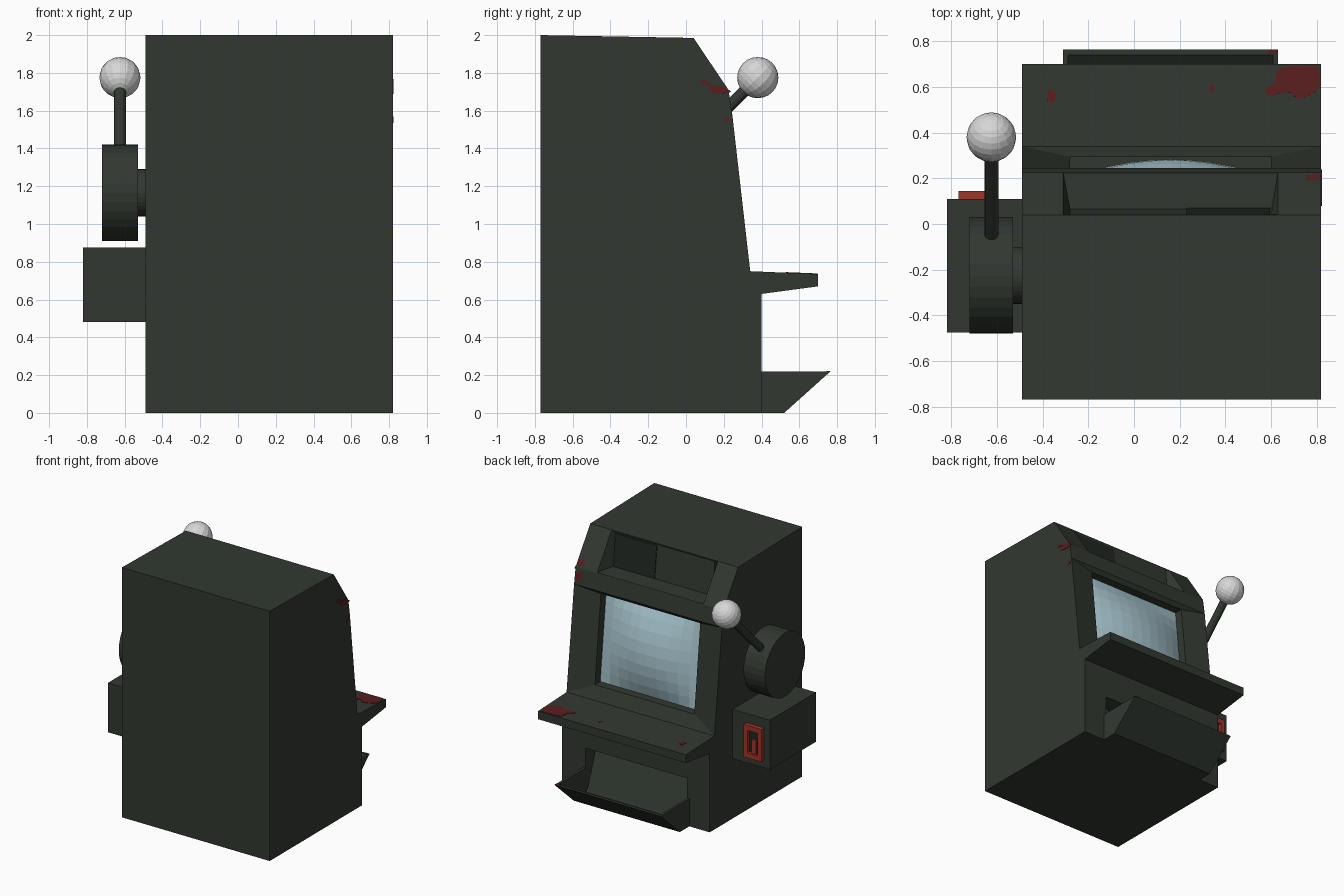
import bpy, bmesh, math, random
from mathutils import Vector, Matrix

random.seed(4)
if "Cube" in bpy.data.objects:
    bpy.data.objects.remove(bpy.data.objects["Cube"])


def material(name, rgb):
    m = bpy.data.materials.new(name)
    m.use_nodes = True
    m.diffuse_color = (*rgb, 1)
    m.node_tree.nodes["Principled BSDF"].inputs["Base Color"].default_value = (*rgb, 1)
    return m


GREEN = material("dark green paint", (0.031, 0.040, 0.030))
SHADE = material("deep green", (0.014, 0.020, 0.015))
GLASS = material("pale blue glass", (0.38, 0.55, 0.61))
GREY = material("light grey", (0.68, 0.68, 0.68))
RED = material("slot red", (0.34, 0.035, 0.022))
STAIN = material("dark red stain", (0.10, 0.013, 0.014))

LEFT, RIGHT = -0.49, 0.82       # cabinet sides along x
IN_L, IN_R = -0.31, 0.63        # openings along x


def finish(name, bm, mat, recalc=True):
    if recalc:
        bmesh.ops.recalc_face_normals(bm, faces=bm.faces[:])
    me = bpy.data.meshes.new(name)
    bm.to_mesh(me)
    bm.free()
    me.materials.append(mat)
    ob = bpy.data.objects.new(name, me)
    bpy.context.collection.objects.link(ob)
    return ob


def prism(name, pts, vec, mat):
    """Extrude a 3D polygon along a vector."""
    bm = bmesh.new()
    vec = Vector(vec)
    a = [bm.verts.new(p) for p in pts]
    b = [bm.verts.new(Vector(p) + vec) for p in pts]
    bm.faces.new(a)
    bm.faces.new(b[::-1])
    for i in range(len(a)):
        j = (i + 1) % len(a)
        bm.faces.new((a[i], a[j], b[j], b[i]))
    return finish(name, bm, mat)


def side_prism(name, profile, x0, x1, mat):
    return prism(name, [(x0, y, z) for y, z in profile], (x1 - x0, 0, 0), mat)


def box(name, x0, x1, y0, y1, z0, z1, mat):
    return side_prism(name, [(y0, z0), (y1, z0), (y1, z1), (y0, z1)], x0, x1, mat)


def rod(name, start, end, radius, sides, mat):
    start, end = Vector(start), Vector(end)
    axis = end - start
    bm = bmesh.new()
    bmesh.ops.create_cone(bm, cap_ends=True, segments=sides, radius1=radius,
                          radius2=radius, depth=axis.length)
    turn = axis.to_track_quat('Z', 'Y').to_matrix().to_4x4()
    bm.transform(Matrix.Translation((start + end) / 2) @ turn)
    return finish(name, bm, mat)


# Cabinet: side profile swept across x, with recesses sunk into three front strips
profile = [(0.40, 0), (0.40, 0.63), (0.70, 0.67), (0.70, 0.735), (0.34, 0.75),
           (0.245, 1.58), (0.225, 1.71), (0.04, 1.985), (-0.77, 2.0), (-0.77, 0)]
# strip index -> loops of (x0, x1, bottom, top), outermost first
recesses = {
    0: [(IN_L + 0.02, IN_R - 0.02, (0.40, 0.03), (0.40, 0.38)),
        (IN_L + 0.03, IN_R - 0.03, (0.39, 0.05), (0.27, 0.37))],
    4: [(-0.28, 0.60, (0.295, 0.85), (0.22, 1.55)),
        (-0.28, 0.60, (0.225, 0.85), (0.15, 1.55))],
    6: [(IN_L, IN_R, (0.223, 1.713), (0.042, 1.982)),
        (-0.28, 0.60, (0.065, 1.71), (0.036, 1.97))],
}
bm = bmesh.new()
lv = [bm.verts.new((LEFT, y, z)) for y, z in profile]
rv = [bm.verts.new((RIGHT, y, z)) for y, z in profile]
bm.faces.new(lv)
bm.faces.new(rv[::-1])
for i in range(len(profile)):
    j = (i + 1) % len(profile)
    ring = [lv[i], rv[i], rv[j], lv[j]]
    for x0, x1, (yb, zb), (yt, zt) in recesses.get(i, []):
        inner = [bm.verts.new(p) for p in
                 ((x0, yb, zb), (x1, yb, zb), (x1, yt, zt), (x0, yt, zt))]
        for k in range(4):
            n = (k + 1) % 4
            bm.faces.new((ring[k], ring[n], inner[n], inner[k]))
        ring = inner
    bm.faces.new(ring)
finish("cabinet", bm, GREEN)

# Dark half of the sign recess
prism("sign_dark_panel", [(0.23, 0.065, 1.712), (0.595, 0.065, 1.712),
                          (0.595, 0.037, 1.965), (0.23, 0.037, 1.965)],
      (0, 0.005, 0), SHADE)

# Bulging screen
bm = bmesh.new()
bmesh.ops.create_grid(bm, x_segments=10, y_segments=8, size=1)
for v in bm.verts:
    s, t = v.co.x, v.co.y
    bulge = 0.09 * (1 - s * s) * (1 - t * t)
    v.co = (0.16 - 0.44 * s, 0.19 - 0.0375 * t + bulge, 1.20 + 0.35 * t)
finish("screen", bm, GLASS, recalc=False)

# Payout tray: floor with sloped lip, and two cheeks
side_prism("tray_lip", [(0.40, 0), (0.52, 0), (0.765, 0.22), (0.74, 0.22),
                        (0.51, 0.03), (0.40, 0.03)], IN_L, IN_R, GREEN)
cheek = [(0.40, 0), (0.52, 0), (0.765, 0.22), (0.40, 0.22)]
side_prism("tray_right_cheek", cheek, IN_L, IN_L + 0.02, GREEN)
side_prism("tray_left_cheek", cheek, IN_R - 0.02, IN_R, GREEN)

# Coin box with a framed slot
box("coin_box", -0.82, LEFT, -0.475, 0.11, 0.48, 0.875, GREEN)
for n, (x0, x1, z0, z1) in enumerate([(-0.77, -0.735, 0.54, 0.80), (-0.645, -0.61, 0.54, 0.80),
                                      (-0.735, -0.645, 0.54, 0.58), (-0.735, -0.645, 0.76, 0.80)]):
    box(f"slot_frame_{n + 1}", x0, x1, 0.11, 0.145, z0, z1, RED)
box("slot_back", -0.735, -0.645, 0.11, 0.115, 0.58, 0.76, SHADE)
box("slot_tongue", -0.71, -0.67, 0.11, 0.13, 0.58, 0.69, RED)

# Pull lever: axle, drum, stick and ball
hub_y, hub_z, lever_x = -0.225, 1.165, -0.625
ball = Vector((lever_x, 0.38, 1.775))
rod("lever_axle", (-0.54, hub_y, hub_z), (LEFT + 0.01, hub_y, hub_z), 0.125, 32, GREEN)
rod("lever_drum", (-0.72, hub_y, hub_z), (-0.53, hub_y, hub_z), 0.255, 32, GREEN)
rod("lever_stick", (lever_x, hub_y + 0.12, hub_z + 0.12), ball, 0.031, 12, GREEN)
bm = bmesh.new()
bmesh.ops.create_uvsphere(bm, u_segments=16, v_segments=12, radius=0.109)
bm.transform(Matrix.Translation(ball) @ Matrix.Rotation(math.radians(-45), 4, 'X'))
finish("lever_ball", bm, GREY)


# Stains: thin ragged patches lying on a surface
def stain(name, centre, u, v, ru, rv, limit=(RIGHT, 0.70)):
    u, v, centre = Vector(u).normalized(), Vector(v).normalized(), Vector(centre)
    pts = []
    count = 14
    for k in range(count):
        a = 2 * math.pi * k / count
        r = random.uniform(0.6, 1.1)
        p = centre + u * (ru * r * math.cos(a)) + v * (rv * r * math.sin(a))
        over = max(0, p.y - limit[1])
        p -= v * (over / v.y) if over and abs(v.y) > 0.1 else Vector()
        p.x = min(p.x, limit[0])
        pts.append(p)
    prism(name, pts, u.cross(v).normalized() * 0.003, STAIN)


X = (1, 0, 0)
shelf_dir = (0, 0.36, -0.015)
slant_dir = (0, -0.185, 0.275)
for n, (x, y, ru, rv) in enumerate([(0.74, 0.63, 0.12, 0.10), (0.62, 0.59, 0.05, 0.03),
                                    (-0.36, 0.56, 0.025, 0.03), (0.34, 0.595, 0.015, 0.02)]):
    z = 0.75 - (y - 0.34) * 0.0417
    stain(f"shelf_stain_{n + 1}", (x, y, z), X, shelf_dir, ru, rv)
stain("brow_stain", (0.79, 0.205, 1.74), X, slant_dir, 0.04, 0.035)
stain("brow_lower_stain", (0.79, 0.235, 1.645), X, (0, -0.02, 0.13), 0.04, 0.055)
for n, (y, z, ru, rv) in enumerate([(0.17, 1.71, 0.07, 0.03), (0.10, 1.75, 0.035, 0.015),
                                    (0.215, 1.55, 0.015, 0.02)]):
    stain(f"side_stain_{n + 1}", (RIGHT, y, z), (0, 0.9, -0.3), (0, 0.3, 0.9), ru, rv)
box("tray_rim_stain", 0.59, 0.63, 0.745, 0.765, 0.218, 0.222, STAIN)
